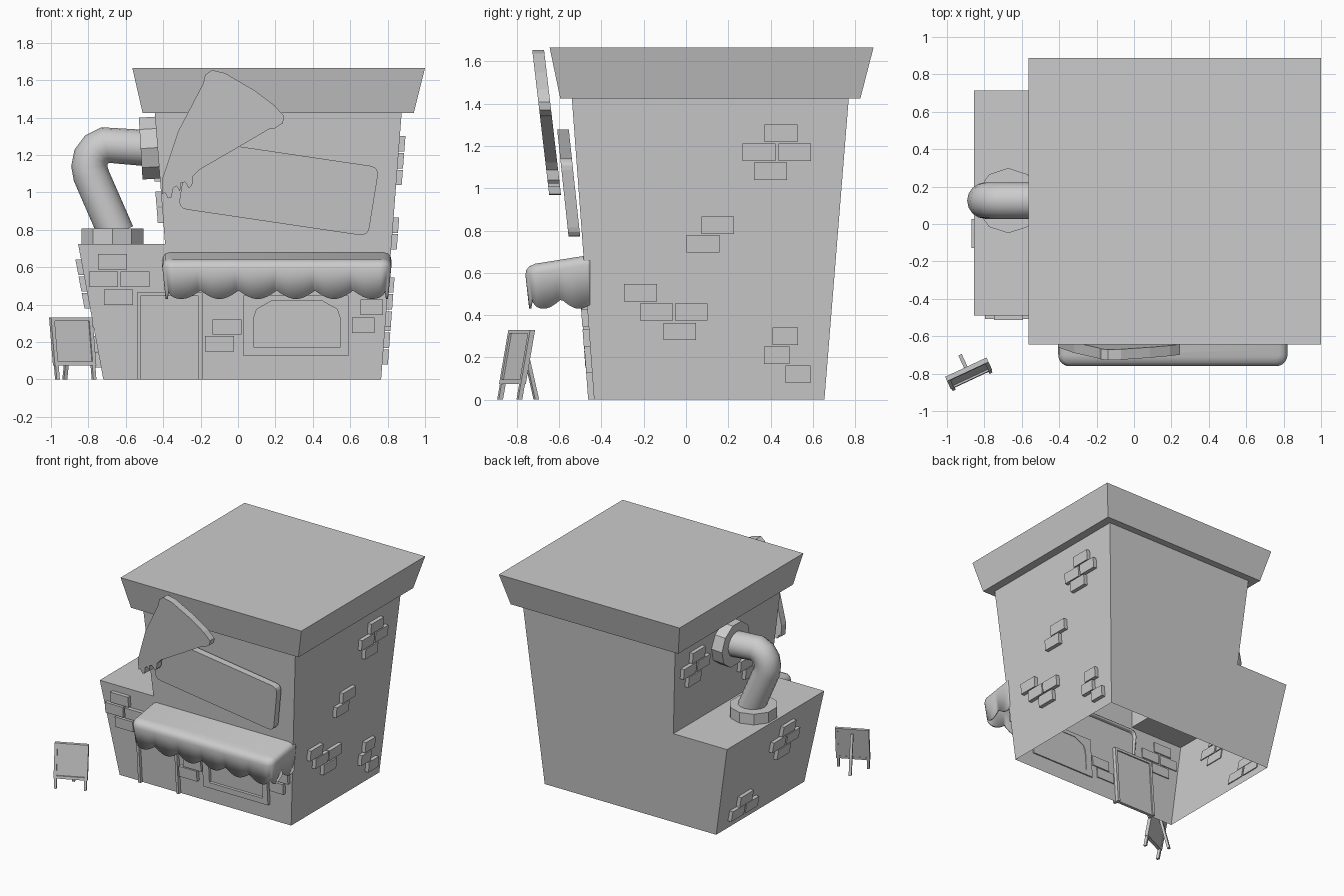
import bpy, bmesh, math
from mathutils import Vector, Matrix

if "Cube" in bpy.data.objects:
    bpy.data.objects.remove(bpy.data.objects["Cube"])


def finish(name, bm, smooth=None):
    bmesh.ops.recalc_face_normals(bm, faces=bm.faces)
    me = bpy.data.meshes.new(name)
    bm.to_mesh(me)
    bm.free()
    ob = bpy.data.objects.new(name, me)
    bpy.context.collection.objects.link(ob)
    if smooth:
        bpy.ops.object.select_all(action='DESELECT')
        ob.select_set(True)
        bpy.context.view_layer.objects.active = ob
        bpy.ops.object.shade_smooth_by_angle(angle=math.radians(smooth))
    return ob


# Wall mappings: (along, height, outward distance) -> 3D point on a leaning wall
def front(u, z, d): return (u, -.435 - .0737 * z - d, z)
def back(u, z, d): return (u, .655 + .0807 * z + d, z)
def right(u, z, d): return (.765 + .0772 * z + d, u, z)
def left_low(u, z, d): return (-.72 - .186 * z - d, u, z)
def left_high(u, z, d): return (-.39 - .0786 * (z - .725) - d, u, z)
def board_plane(u, z, d): return (u, -.419 - .106 * z - d, z)
def slice_plane(u, z, d): return (u, -.478 - .117 * z - d, z)


def prism(bm, pts, fn, d0, d1):
    a = [bm.verts.new(fn(u, z, d0)) for u, z in pts]
    b = [bm.verts.new(fn(u, z, d1)) for u, z in pts]
    bm.faces.new(a)
    bm.faces.new(b[::-1])
    for i in range(len(pts)):
        j = (i + 1) % len(pts)
        bm.faces.new((a[i], b[i], b[j], a[j]))


def prism_obj(name, pts, fn, d0, d1):
    bm = bmesh.new()
    prism(bm, pts, fn, d0, d1)
    return finish(name, bm)


def ring_obj(name, outer, inner, fn, d0, d1):
    bm = bmesh.new()
    rows = [[bm.verts.new(fn(u, z, d)) for u, z in p]
            for p, d in ((outer, d0), (outer, d1), (inner, d1), (inner, d0))]
    n = len(outer)
    for k in range(4):
        r, s = rows[k], rows[(k + 1) % 4]
        for i in range(n):
            j = (i + 1) % n
            bm.faces.new((r[i], r[j], s[j], s[i]))
    return finish(name, bm)


def rect(u0, u1, z0, z1):
    return [(u0, z0), (u1, z0), (u1, z1), (u0, z1)]


def rounded(pts, r, n=4):
    out = []
    for i, p in enumerate(pts):
        p, a, b = Vector(p), Vector(pts[i - 1]), Vector(pts[(i + 1) % len(pts)])
        s, e = p + (a - p).normalized() * r, p + (b - p).normalized() * r
        for k in range(n + 1):
            t = k / n
            out.append(tuple(s * (1 - t) ** 2 + p * 2 * t * (1 - t) + e * t * t))
    return out


# Tapered building shell with low side annex, open underneath
prof = [(-.72, 0), (-.855, .725), (-.39, .725), (-.445, 1.425), (.875, 1.425), (.765, 0)]
bm = bmesh.new()
f = [bm.verts.new(front(u, z, 0)) for u, z in prof]
b = [bm.verts.new(back(u, z, 0)) for u, z in prof]
bm.faces.new(f)
bm.faces.new(b[::-1])
for i in range(len(prof) - 1):
    bm.faces.new((f[i], b[i], b[i + 1], f[i + 1]))
finish("building_walls", bm)

# Flared roof cornice
bm = bmesh.new()
lo = [bm.verts.new((x, y, 1.425)) for x, y in rect(-.51, .94, -.595, .825)]
hi = [bm.verts.new((x, y, 1.665)) for x, y in rect(-.565, 1.0, -.645, .887)]
bm.faces.new(lo)
bm.faces.new(hi)
for i in range(4):
    j = (i + 1) % 4
    bm.faces.new((lo[i], lo[j], hi[j], hi[i]))
finish("roof_cornice", bm)

# Brick clusters: (along, height, width)
W, S = .155, .12
bricks = {
    "front": (front, [(-.67, .63, W), (-.72, .535, W), (-.55, .535, W), (-.64, .44, W),
                      (-.06, .28, W), (-.10, .19, W), (.715, .385, S), (.67, .29, S)]),
    "right": (right, [(.45, 1.26, W), (.345, 1.17, W), (.515, 1.17, W), (.40, 1.08, W),
                      (.15, .825, W), (.08, .737, W), (-.215, .505, W), (-.14, .415, W),
                      (.025, .415, W), (-.03, .322, W), (.47, .30, S), (.43, .21, S), (.53, .12, S)]),
    "annex": (left_low, [(-.05, .60, W), (.05, .51, W), (-.12, .51, W), (-.03, .42, W),
                         (.37, .19, W), (.45, .105, W), (.28, .105, W)]),
    "upper_left": (left_high, [(.50, 1.28, W), (.60, 1.19, W), (.43, 1.19, W), (.53, 1.10, W),
                               (-.13, .965, W), (-.20, .877, W)]),
}
for key, (fn, items) in bricks.items():
    bm = bmesh.new()
    for u, z, w in items:
        prism(bm, rect(u - w / 2, u + w / 2, z - .041, z + .041), fn, -.008, .03)
    finish(key + "_bricks", bm)

# Door and frame
prism_obj("door", rect(-.52, -.21, 0, .445), front, -.02, .004)
prism_obj("door_frame", [(-.54, 0), (-.52, 0), (-.52, .445), (-.21, .445), (-.21, 0), (-.19, 0),
                         (-.19, .465), (-.54, .465)], front, -.03, .028)

# Window with clipped-arch opening
inner = [(.085, .17), (.545, .17), (.545, .33), (.53, .375), (.45, .42), (.18, .42), (.10, .375), (.085, .33)]
outer = [(.03, .125), (.59, .125), (.59, .33), (.59, .45), (.45, .45), (.18, .45), (.03, .45), (.03, .33)]
ring_obj("window_frame", outer, inner, front, -.01, .028)
prism_obj("window_pane", inner, front, -.005, .005)

# Tilted sign board and food-slice sign with melted tip
prism_obj("sign_board", rounded([(-.32, .915), (.695, .765), (.755, 1.135), (-.26, 1.285)], .05),
          board_plane, 0, .055)
slice_pts = [(-.176, 1.627), (-.14, 1.654), (-.07, 1.638), (.086, 1.547), (.193, 1.467), (.246, 1.408),
             (.24, 1.37), (.198, 1.343), (.166, 1.338), (.011, 1.247), (-.203, 1.123), (-.24, 1.086),
             (-.245, 1.04), (-.262, 1.022), (-.283, 1.055), (-.305, 1.052), (-.31, 1.005), (-.33, 1.035),
             (-.348, 1.02), (-.355, .972), (-.375, .968), (-.39, 1.0), (-.406, .99), (-.406, 1.07),
             (-.32, 1.327), (-.187, 1.58)]
prism_obj("slice_sign", slice_pts, slice_plane, 0, .056)

# Awning with soft edges and scalloped valance
X0, X1, YF, YB, R = -.405, .82, -.76, -.455, .06
path = []
for k in range(25):
    s = (1 - k / 24) * (YB - YF)
    path.append((X0, YB - (YB - YF) * k / 24, s / .17))
path += [(X0 + (X1 - X0) * k / 96, YF, 6 * k / 96) for k in range(1, 96)]
path += [(X1, y, s) for _, y, s in path[:25][::-1]]
bm = bmesh.new()
rows = []
for inset, drop in ((.045, 0), (.018, .008), (.005, .022), (0, .045), (.018, None)):
    row = []
    for x, y, s in path:
        c = Vector((min(max(x, X0 + R), X1 - R), max(y, YF + R)))
        q = c + (Vector((x, y)) - c).normalized() * (R - inset)
        if drop is None:
            z = .475 - .045 * abs(math.sin(math.pi * s))
        else:
            z = .682 + .16 * (q.y + .47) - drop
        row.append(bm.verts.new((q.x, q.y, z)))
    rows.append(row)
bm.faces.new(rows[0])
for r, s in zip(rows, rows[1:]):
    for i in range(len(path) - 1):
        bm.faces.new((r[i], r[i + 1], s[i + 1], s[i]))
aw = finish("awning", bm, 45)
m = aw.modifiers.new("thickness", 'SOLIDIFY')
m.thickness = .012

# Bent vent pipe
cu = bpy.data.curves.new("vent_pipe", 'CURVE')
cu.dimensions = '3D'
pts = [(-.65, .78), (-.785, 1.09), (-.795, 1.14), (-.785, 1.19), (-.755, 1.23), (-.71, 1.253), (-.46, 1.235)]
sp = cu.splines.new('POLY')
sp.points.add(len(pts) - 1)
for p, (x, z) in zip(sp.points, pts):
    p.co = (x, .125, z, 1)
cu.bevel_depth = .097
cu.bevel_resolution = 6
pipe = bpy.data.objects.new("vent_pipe", cu)
bpy.context.collection.objects.link(pipe)
bpy.ops.object.select_all(action='DESELECT')
pipe.select_set(True)
bpy.context.view_layer.objects.active = pipe
bpy.ops.object.convert(target='MESH')
bpy.ops.object.shade_smooth_by_angle(angle=math.radians(45))


# Ten-sided pipe collars
def collar(name, loc, axis, depth):
    bm = bmesh.new()
    rot = Vector((0, 0, 1)).rotation_difference(Vector(axis)).to_matrix().to_4x4()
    bmesh.ops.create_cone(bm, cap_ends=True, segments=10, radius1=.174, radius2=.174, depth=depth,
                          matrix=Matrix.Translation(loc) @ rot @ Matrix.Rotation(math.pi / 2, 4, 'Z') @
                          Matrix.Rotation(math.pi / 2, 4, 'Z'))
    finish(name, bm)


collar("roof_collar", (-.672, .125, .763), (0, 0, 1), .09)
collar("wall_collar", (-.473, .125, 1.237), (-1, 0, -.06), .095)

# Pavement board: leaning framed panel, two front legs, one rear prop
A = math.radians(25)
base = Matrix.Translation((-.867, -.835, 0)) @ Matrix.Rotation(A, 4, 'Z')


def lean(u, z, d): return base @ Vector((u, .19 * z - d, z))
def prop(u, z, d): return base @ Vector((u, .14 - .25 * z - d, z))


H = .122
prism_obj("pavement_panel", rect(-H + .01, H - .01, .085, .32), lean, -.012, .002)
ring_obj("pavement_frame", rect(-H, H, .075, .33), rect(-H + .02, H - .02, .095, .312), lean, -.014, .012)
bm = bmesh.new()
for s in (-1, 1):
    prism(bm, rect(s * .108 - .009, s * .108 + .009, 0, .09), lean, -.012, .01)
prism(bm, rect(-.01, .01, 0, .29), prop, -.01, .01)
finish("pavement_legs", bm)
